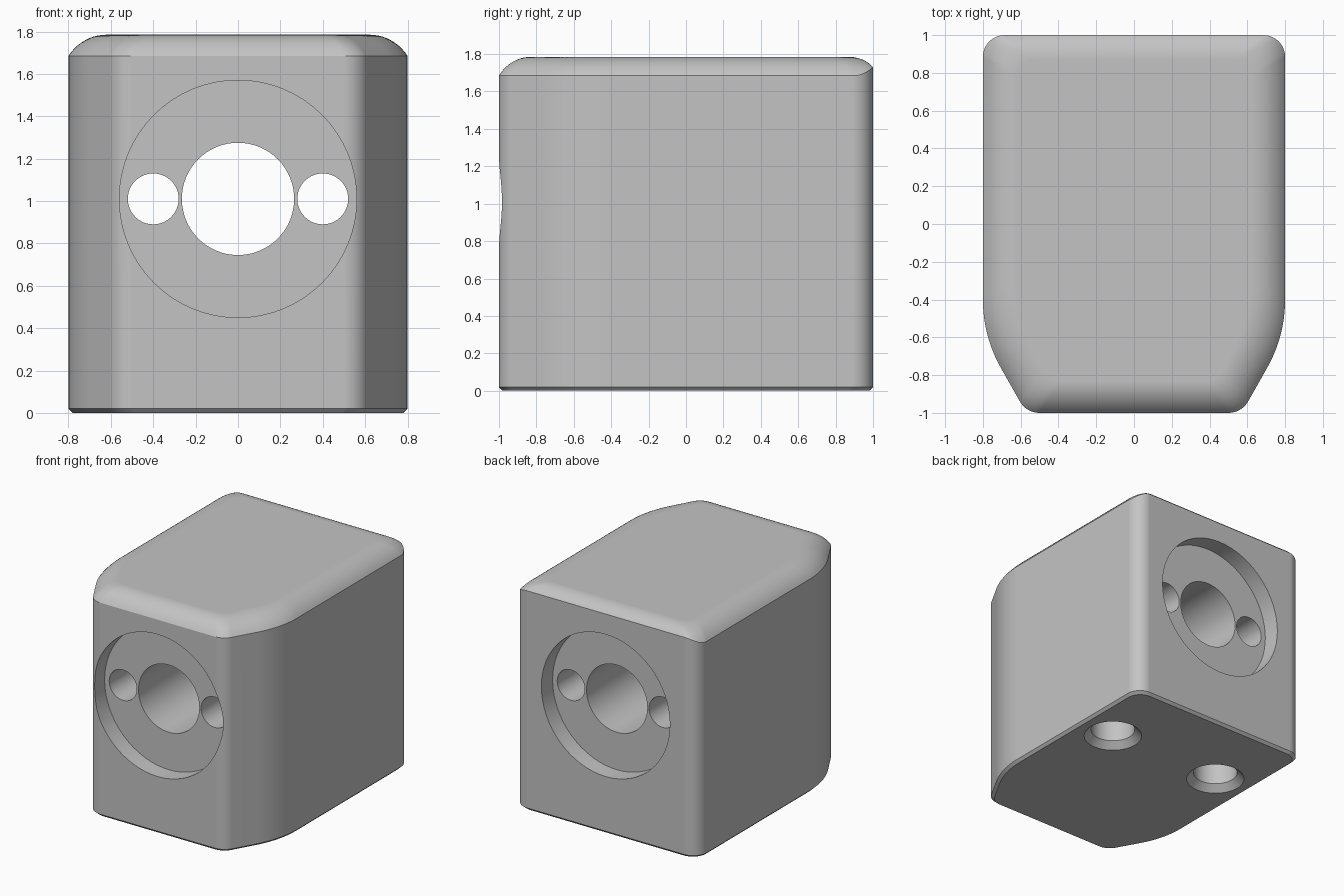
import bpy, bmesh, math
from mathutils import Matrix, Vector

cube = bpy.data.objects.get("Cube")
if cube:
    bpy.data.objects.remove(cube, do_unlink=True)

HEIGHT = 1.785
HOLE_Z = 1.01

grey = bpy.data.materials.new("light grey")
grey.use_nodes = True
colour = (0.55, 0.55, 0.55, 1)
grey.diffuse_color = colour
grey.node_tree.nodes["Principled BSDF"].inputs["Base Color"].default_value = colour


def make_object(name, bm):
    bmesh.ops.recalc_face_normals(bm, faces=bm.faces)
    mesh = bpy.data.meshes.new(name)
    bm.to_mesh(mesh)
    bm.free()
    mesh.materials.append(grey)
    obj = bpy.data.objects.new(name, mesh)
    bpy.context.collection.objects.link(obj)
    return obj


def arc(cx, cy, r, start, end, steps):
    angles = [math.radians(start + (end - start) * i / steps) for i in range(steps + 1)]
    return [(cx + r * math.cos(a), cy + r * math.sin(a)) for a in angles]


# Footprint: rounded back corners, long curves tapering to a narrower front
flank_r, nose_r = 0.735, 0.12
half = arc(0.5, -1 + nose_r, nose_r, -90, -30, 8)
half += arc(0.8 - flank_r, -0.4, flank_r, -30, 0, 12)
half += arc(0.685, 0.885, 0.115, 0, 90, 10)
outline = half + [(-x, y) for x, y in reversed(half)]


def edge_drop(y):
    # The rounded rim is shallower along the back
    t = max(0, (y - 0.9) / 0.1)
    return 0.1 - 0.045 * t * t


# Body: bottom chamfer, straight walls, then a rounded rim up to the flat top
rings = [[(x * 0.975, y * 0.98, 0) for x, y in outline],
         [(x, y, 0.02) for x, y in outline]]
rim_angle, rim_steps = math.radians(57), 10
for i in range(rim_steps + 1):
    a = rim_angle * (1 - i / rim_steps)
    inset = 1 - math.sin(a) / math.sin(rim_angle)
    fall = (1 - math.cos(a)) / (1 - math.cos(rim_angle))
    rings.append([(x * (1 - 0.225 * inset),
                   y + (0.02 - 0.15 * y) * inset,
                   HEIGHT - edge_drop(y) * fall) for x, y in outline])

bm = bmesh.new()
loops = [[bm.verts.new(p) for p in ring] for ring in rings]
for low, high in zip(loops, loops[1:]):
    for i in range(len(low)):
        j = (i + 1) % len(low)
        bm.faces.new((low[i], low[j], high[j], high[i]))
bm.faces.new(loops[0])
bm.faces.new(loops[-1])
body = make_object("housing_body", bm)


def cutter(name, centre, r1, r2, depth, axis="Z"):
    bm = bmesh.new()
    turn = Matrix.Rotation(math.pi / 2, 4, "X") if axis == "Y" else Matrix()
    bmesh.ops.create_cone(bm, cap_ends=True, segments=64, radius1=r1, radius2=r2,
                          depth=depth, matrix=Matrix.Translation(Vector(centre)) @ turn)
    obj = make_object(name, bm)
    obj.hide_render = True
    return obj


# Round recesses on front and back, with three bores running right through
cutters = [cutter("main_bore", (0, 0, HOLE_Z), 0.265, 0.265, 3, "Y")]
for s in (-1, 1):
    cutters.append(cutter("recess", (0, s * 1.06, HOLE_Z), 0.56, 0.56, 0.4, "Y"))
    cutters.append(cutter("side_bore", (s * 0.4, 0, HOLE_Z), 0.12, 0.12, 3, "Y"))
    # Countersunk screw holes underneath
    cutters.append(cutter("screw_hole", (s * 0.5, 0.35, 0.25), 0.163, 0.163, 0.7))
    cutters.append(cutter("countersink", (s * 0.5, 0.35, 0), 0.267, 0.163, 0.104))

bpy.ops.object.select_all(action="DESELECT")
bpy.context.view_layer.objects.active = body
body.select_set(True)
for tool in cutters:
    mod = body.modifiers.new("cut", "BOOLEAN")
    mod.operation = "DIFFERENCE"
    mod.solver = "EXACT"
    mod.object = tool
    bpy.ops.object.modifier_apply(modifier=mod.name)
    bpy.data.objects.remove(tool, do_unlink=True)

bpy.ops.object.shade_smooth_by_angle(angle=math.radians(25))
normals = body.modifiers.new("clean_shading", "WEIGHTED_NORMAL")
normals.keep_sharp = True
